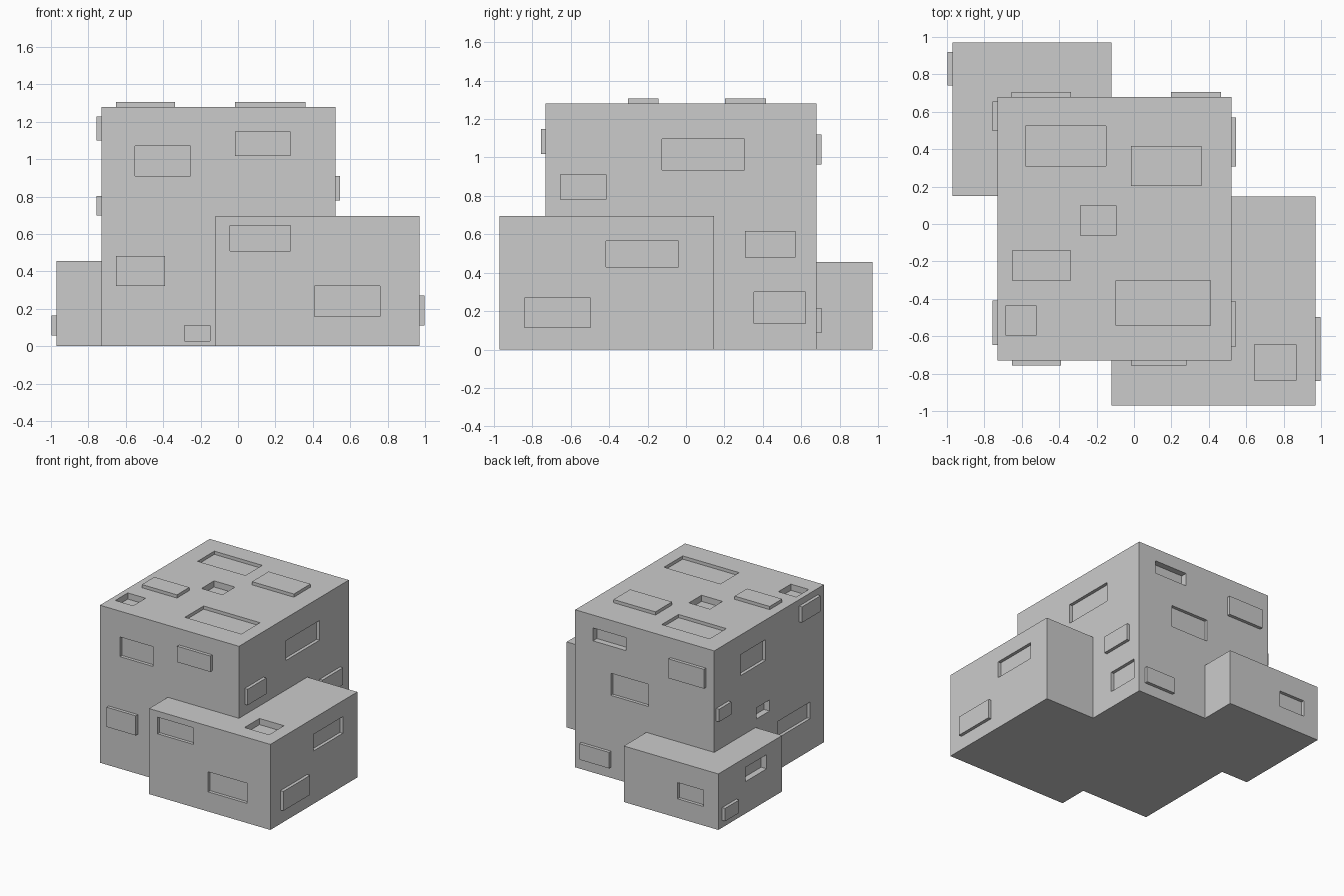
import bpy, bmesh
from mathutils import Vector

if "Cube" in bpy.data.objects:
    bpy.data.objects.remove(bpy.data.objects["Cube"])

RAISE, SHALLOW, DEEP = 0.026, 0.026, 0.05


def add_box(bm, lo, hi):
    """Add an axis-aligned box to a bmesh."""
    lo, hi = Vector(lo), Vector(hi)
    for v in bmesh.ops.create_cube(bm, size=1)["verts"]:
        v.co = Vector([(lo[i] + hi[i]) / 2 + v.co[i] * (hi[i] - lo[i]) for i in range(3)])


def make(name, boxes):
    bm = bmesh.new()
    for lo, hi in boxes:
        add_box(bm, lo, hi)
    mesh = bpy.data.meshes.new(name)
    bm.to_mesh(mesh)
    bm.free()
    obj = bpy.data.objects.new(name, mesh)
    bpy.context.collection.objects.link(obj)
    return obj


def slab(axis, sign, pos, a, b, inner, outer):
    """Box over rectangle a x b on the face at pos, from inner depth to outer height."""
    ends = sorted((pos - sign * inner, pos + sign * outer))
    spans = [a, b]
    spans.insert(axis, ends)
    return [s[0] for s in spans], [s[1] for s in spans]


def combine(obj, other, operation):
    mod = obj.modifiers.new(operation.lower(), 'BOOLEAN')
    mod.operation, mod.object, mod.solver = operation, other, 'EXACT'
    bpy.context.view_layer.objects.active = obj
    bpy.ops.object.modifier_apply(modifier=mod.name)
    bpy.data.objects.remove(other)


# Faces: axis, outward sign, position
TOP, LOW_TOP = (2, 1, 1.28), (2, 1, 0.695)
FRONT, LOW_FRONT = (1, -1, -0.73), (1, -1, -0.97)
BACK, LOW_BACK = (1, 1, 0.68), (1, 1, 0.97)
RIGHT, LOW_RIGHT = (0, 1, 0.52), (0, 1, 0.97)
LEFT, LOW_LEFT = (0, -1, -0.73), (0, -1, -0.97)

# Sunken panels: face, two in-plane spans, depth
recesses = [
    (TOP, (-0.58, -0.15), (0.31, 0.525), SHALLOW),
    (TOP, (-0.285, -0.097), (-0.062, 0.10), DEEP),
    (TOP, (-0.685, -0.525), (-0.597, -0.437), DEEP),
    (TOP, (-0.097, 0.41), (-0.543, -0.303), SHALLOW),
    (LOW_TOP, (0.645, 0.865), (-0.837, -0.645), DEEP),
    (FRONT, (-0.55, -0.255), (0.91, 1.07), SHALLOW),
    (FRONT, (-0.285, -0.15), (0.028, 0.11), DEEP),
    (LOW_FRONT, (-0.043, 0.28), (0.51, 0.645), SHALLOW),
    (LOW_FRONT, (0.41, 0.76), (0.16, 0.323), SHALLOW),
    (RIGHT, (-0.125, 0.305), (0.935, 1.095), SHALLOW),
    (RIGHT, (0.355, 0.622), (0.135, 0.30), SHALLOW),
    (LOW_RIGHT, (-0.417, -0.04), (0.43, 0.565), SHALLOW),
    (LEFT, (0.02, 0.34), (0.95, 1.12), SHALLOW),
    (LEFT, (-0.03, 0.135), (0.52, 0.61), DEEP),
    (LEFT, (-0.55, -0.135), (0.26, 0.395), SHALLOW),
    (LOW_LEFT, (0.35, 0.62), (0.26, 0.375), DEEP),
    (BACK, (0.065, 0.36), (1.07, 1.175), DEEP),
    (BACK, (-0.14, 0.20), (0.67, 0.85), SHALLOW),
    (LOW_BACK, (-0.836, -0.604), (0.155, 0.287), SHALLOW),
]

# Raised panels: name, face, two in-plane spans
panels = [
    ("top_panel_right", TOP, (-0.017, 0.36), (0.203, 0.417)),
    ("top_panel_left", TOP, (-0.652, -0.337), (-0.303, -0.143)),
    ("front_panel_upper", FRONT, (-0.017, 0.28), (1.018, 1.147)),
    ("front_panel_lower", FRONT, (-0.652, -0.39), (0.322, 0.482)),
    ("right_panel_front", RIGHT, (-0.655, -0.415), (0.78, 0.91)),
    ("right_panel_back", RIGHT, (0.307, 0.57), (0.48, 0.617)),
    ("low_right_panel", LOW_RIGHT, (-0.84, -0.497), (0.112, 0.27)),
    ("left_panel_front", LEFT, (-0.648, -0.41), (1.10, 1.228)),
    ("left_panel_back", LEFT, (0.497, 0.655), (0.70, 0.803)),
    ("low_left_panel", LOW_LEFT, (0.74, 0.92), (0.058, 0.163)),
    ("back_panel_upper", BACK, (-0.655, -0.337), (0.963, 1.12)),
    ("back_panel_lower", BACK, (0.197, 0.465), (0.087, 0.217)),
]

# Body: tall block joined with two lower corner blocks
body = make("body", [((-0.73, -0.73, 0), (0.52, 0.68, 1.28))])
combine(body, make("front_right_block", [((-0.12, -0.97, 0), (0.97, 0.147, 0.695))]), 'UNION')
combine(body, make("back_left_block", [((-0.97, 0.15, 0), (-0.12, 0.97, 0.455))]), 'UNION')

# Recesses cut into the body
cutter = make("recess_cutter", [slab(*f, a, b, d, 0.02) for f, a, b, d in recesses])
combine(body, cutter, 'DIFFERENCE')

# Raised panels set slightly into the faces
for name, face, a, b in panels:
    make(name, [slab(*face, a, b, 0.005, RAISE)])
